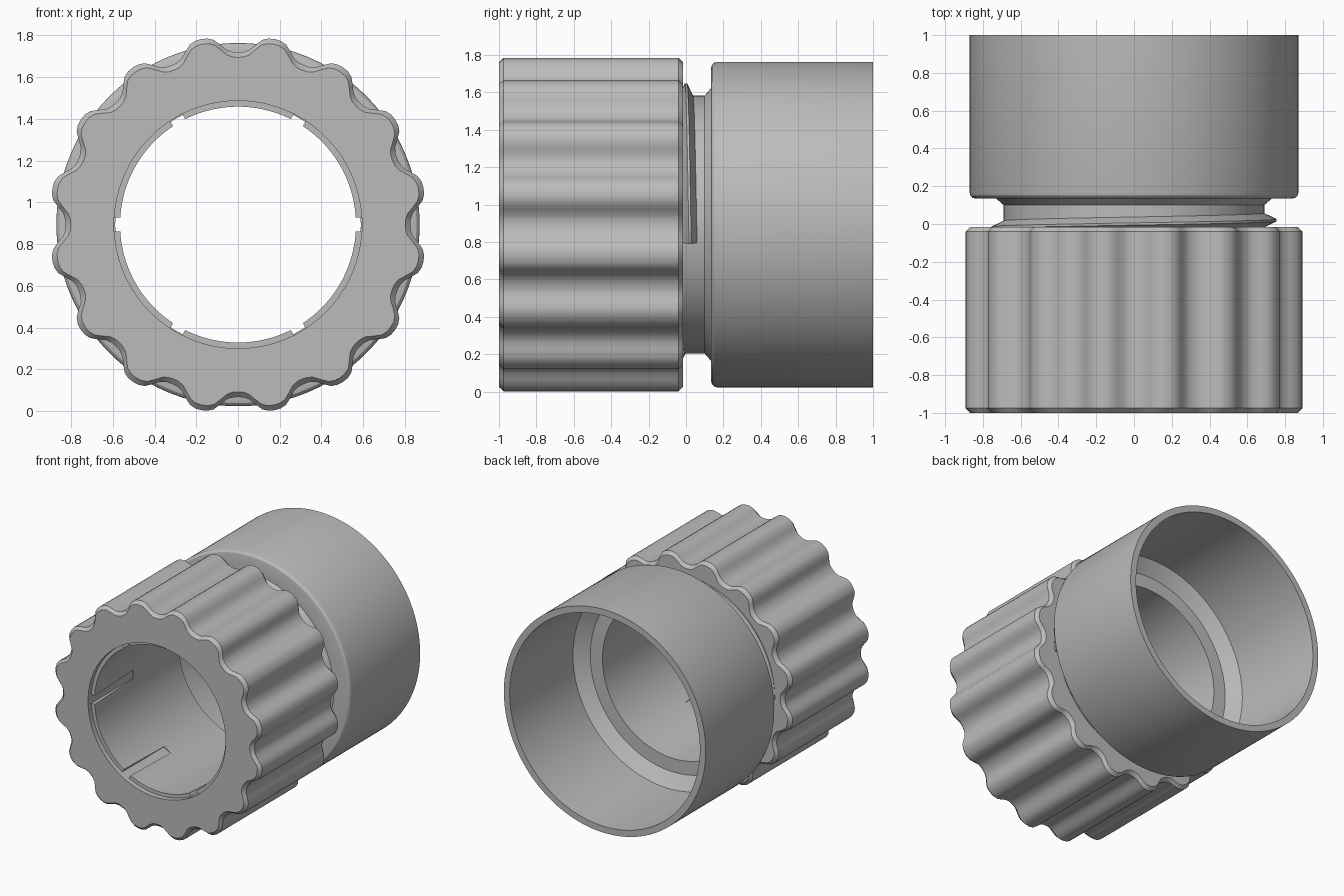
import bpy, bmesh
from math import sin, cos, tanh, pi, radians
from mathutils import Matrix

cube = bpy.data.objects.get("Cube")
if cube:
    bpy.data.objects.remove(cube)

CENTRE_Z = 0.893
SEGMENTS = 192

grey = bpy.data.materials.new("plain grey")
grey.use_nodes = True
grey.diffuse_color = (0.5, 0.5, 0.5, 1)
grey.node_tree.nodes["Principled BSDF"].inputs["Base Color"].default_value = (0.5, 0.5, 0.5, 1)


def finish(bm, name):
    bmesh.ops.recalc_face_normals(bm, faces=bm.faces)
    mesh = bpy.data.meshes.new(name)
    bm.to_mesh(mesh)
    bm.free()
    obj = bpy.data.objects.new(name, mesh)
    bpy.context.collection.objects.link(obj)
    mesh.materials.append(grey)
    return obj


def smooth(obj):
    bpy.ops.object.select_all(action='DESELECT')
    obj.select_set(True)
    bpy.context.view_layer.objects.active = obj
    bpy.ops.object.shade_smooth_by_angle(angle=radians(30))


def point(bm, r, a, y):
    return bm.verts.new((r * cos(a), y, CENTRE_Z + r * sin(a)))


def bridge(bm, a, b):
    n = len(a)
    for i in range(n):
        bm.faces.new((a[i], a[(i + 1) % n], b[(i + 1) % n], b[i]))


def ring_solid(name, rings):
    """Closed solid of rings around the y axis; each ring is (radius function, y)."""
    bm = bmesh.new()
    loops = [[point(bm, f(2 * pi * i / SEGMENTS), 2 * pi * i / SEGMENTS, y)
              for i in range(SEGMENTS)] for f, y in rings]
    for k in range(len(loops)):
        bridge(bm, loops[k], loops[(k + 1) % len(loops)])
    return finish(bm, name)


def circle(r):
    return lambda a: r


def lobed(inset):
    # sixteen rounded lobes with valleys on the main axes
    return lambda a: 0.866 - inset - 0.04 * tanh(1.3 * cos(16 * a)) / tanh(1.3)


# Fluted grip with a tapered bore and a shallow front recess
grip = ring_solid("fluted_grip", [
    (lobed(0.025), -1), (lobed(0), -0.975), (lobed(0), -0.04), (lobed(0.025), -0.015),
    (circle(0.608), -0.015), (circle(0.565), -0.96), (circle(0.593), -0.96), (circle(0.593), -1)])

# Six key slots that run out along the taper
bm = bmesh.new()
for k in range(6):
    turn = Matrix.Translation((0, 0, CENTRE_Z)) @ Matrix.Rotation(k * pi / 3, 4, 'Y')
    bmesh.ops.create_cube(bm, size=1, matrix=turn @ Matrix.Translation((0.543, -0.75, 0))
                          @ Matrix.Diagonal((0.1, 0.6, 0.067, 1)))
cutter = finish(bm, "slot_cutter")
cutter.hide_render = True
cutter.hide_set(True)
cut = grip.modifiers.new("slots", 'BOOLEAN')
cut.operation = 'DIFFERENCE'
cut.solver = 'EXACT'
cut.object = cutter
bpy.context.view_layer.objects.active = grip
bpy.ops.object.modifier_apply(modifier=cut.name)
bpy.data.objects.remove(cutter)
smooth(grip)

# Neck and open socket, turned from one profile
profile = [(0.608, -0.015), (0.69, -0.015), (0.69, 0.1), (0.73, 0.135), (0.84, 0.135),
           (0.855, 0.139), (0.866, 0.15), (0.87, 0.165), (0.87, 1), (0.82, 1),
           (0.82, 0.22), (0.72, 0.15), (0.615, 0.15)]
smooth(ring_solid("neck_and_socket", [(circle(r), y) for r, y in profile]))

# Helical thread on the neck, disappearing into the grip
bm = bmesh.new()
section = [(0.68, -0.042), (0.755, -0.006), (0.755, 0.006), (0.68, 0.042)]
steps = 120
last = None
for i in range(steps + 1):
    t = i / steps
    angle = radians(-8 + 290 * t)
    y = 0.022 - 0.065 * t
    loop = [point(bm, r, angle, y + dy) for r, dy in section]
    if last:
        bridge(bm, last, loop)
    else:
        bm.faces.new(loop)
    last = loop
bm.faces.new(last)
smooth(finish(bm, "neck_thread"))
